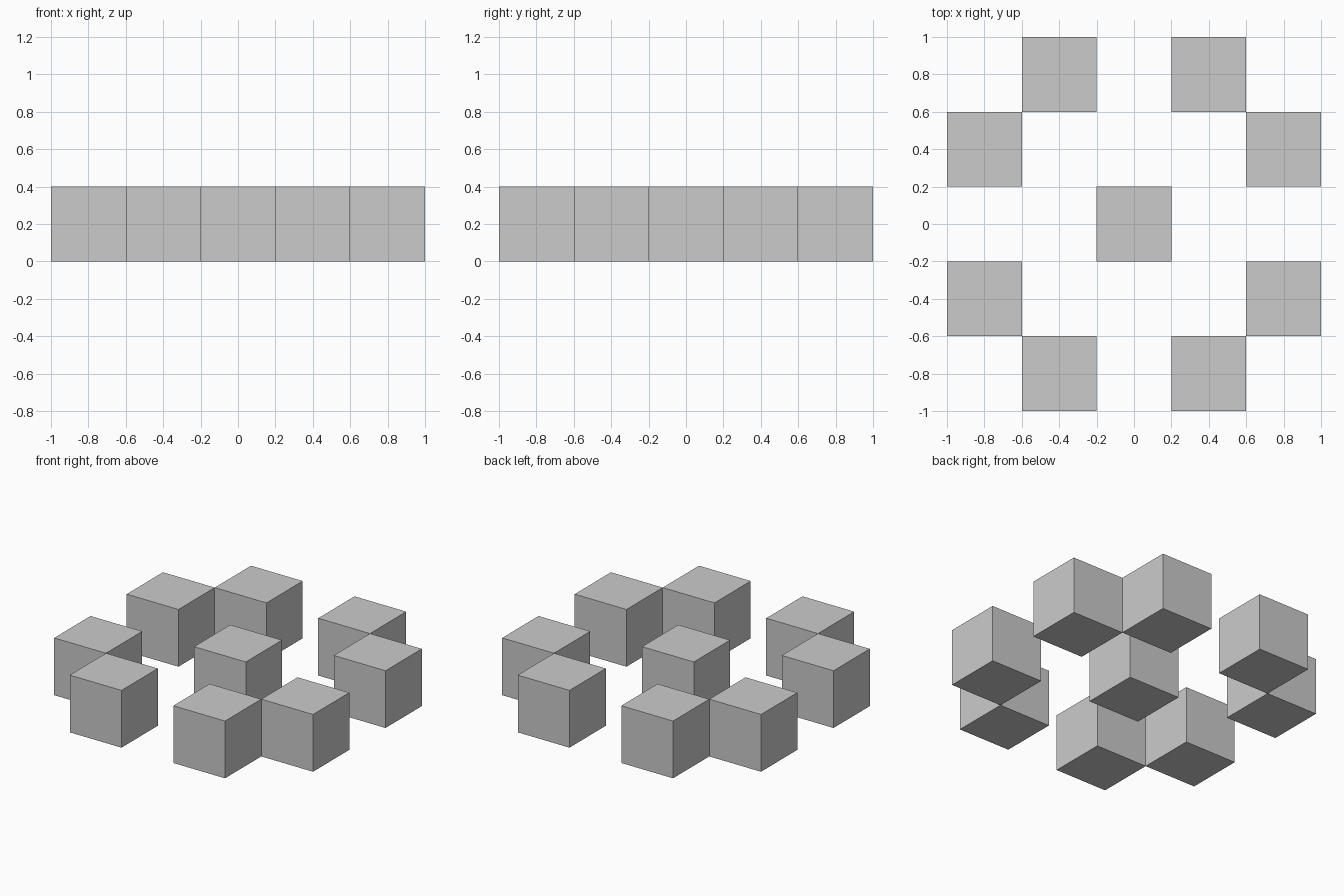
import bpy

if "Cube" in bpy.data.objects:
    bpy.data.objects.remove(bpy.data.objects["Cube"])

SIZE = 0.4


def add_cube(name, col, row):
    # One cube standing on the ground at a grid cell
    bpy.ops.mesh.primitive_cube_add(size=SIZE, location=(col * SIZE, row * SIZE, SIZE / 2))
    bpy.context.object.name = name


# Centre cube
add_cube("centre_cube", 0, 0)

# Ring of eight cubes, each two cells one way and one cell the other
for sx, side in ((-1, "left"), (1, "right")):
    for sy, end in ((-1, "front"), (1, "back")):
        add_cube(f"{end}_{side}_inner_cube", sx, 2 * sy)
        add_cube(f"{end}_{side}_outer_cube", 2 * sx, sy)
